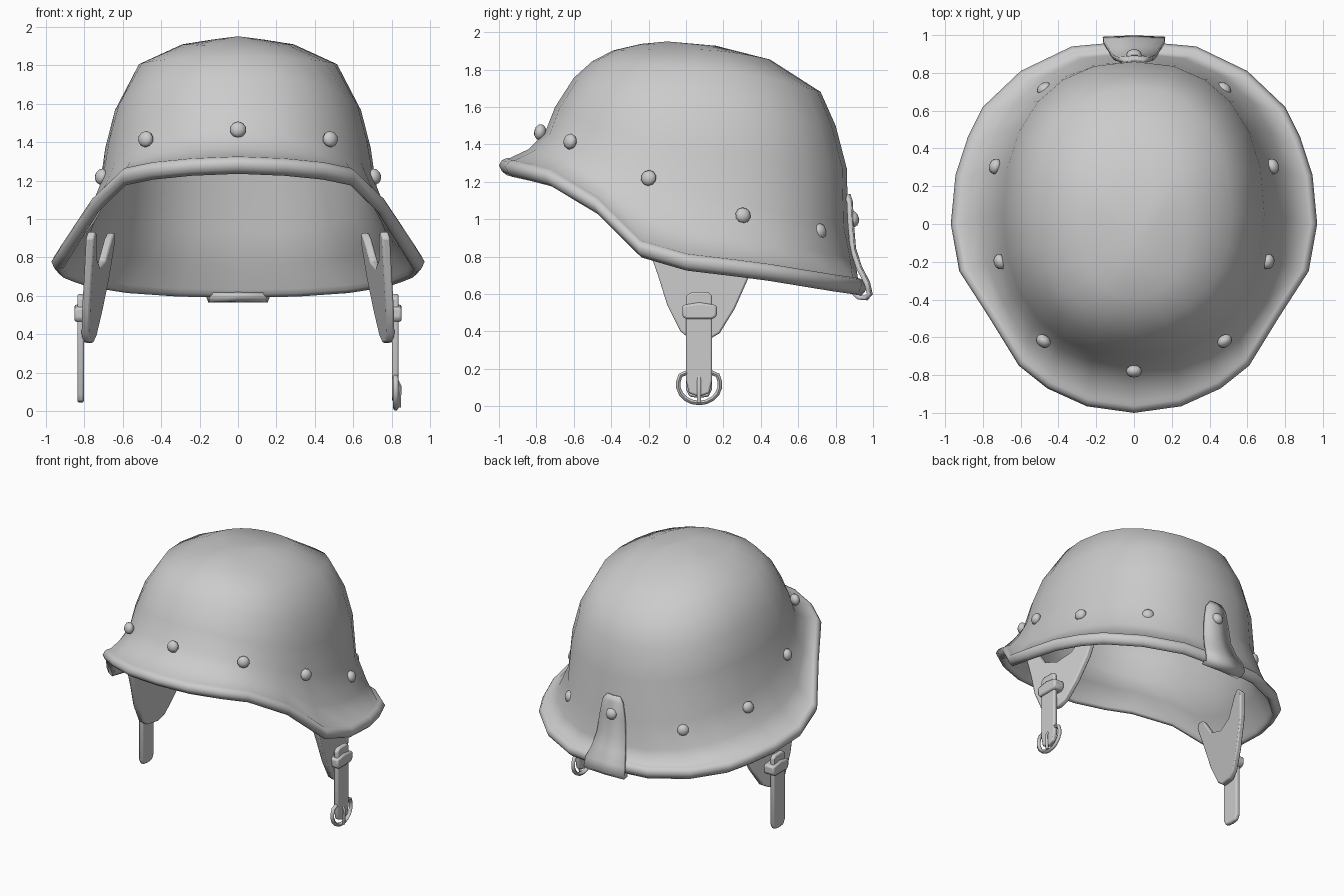
import bpy, bmesh
from math import sin, cos, radians
from mathutils import Vector

if "Cube" in bpy.data.objects:
    bpy.data.objects.remove(bpy.data.objects["Cube"])

N = 24      # columns around the helmet
CY = 0.05   # centre of the dome in y


def make(name, verts, faces, angle=40):
    me = bpy.data.meshes.new(name)
    me.from_pydata([tuple(v) for v in verts], [], faces)
    bm = bmesh.new()
    bm.from_mesh(me)
    bmesh.ops.recalc_face_normals(bm, faces=bm.faces)
    bm.to_mesh(me)
    bm.free()
    ob = bpy.data.objects.new(name, me)
    bpy.context.collection.objects.link(ob)
    smooth(ob, angle)
    return ob


def smooth(ob, angle):
    bpy.ops.object.select_all(action='DESELECT')
    ob.select_set(True)
    bpy.context.view_layer.objects.active = ob
    bpy.ops.object.shade_smooth_by_angle(angle=radians(angle))


def dome_ring(yf, zf, xs, zs, yb, zb, zpow):
    """Egg-shaped tilted ring through a front, a side and a back point."""
    pts = []
    for i in range(N):
        s, c = sin(radians(360 / N * i)), cos(radians(360 / N * i))
        ps, pc = abs(s) ** 0.88, abs(c) ** 0.88
        w = abs(c) ** zpow
        ye, ze = (yf, zf) if c > 0 else (yb, zb)
        pts.append(Vector((xs * ps * (1 if s > 0 else -1), CY + (ye - CY) * pc, zs + (ze - zs) * w)))
    return pts


# --- Shell: dome rings, flare, rolled brim, then the inside surface
dome = [dome_ring(-.24, 1.937, .14, 1.932, .16, 1.927, 1.5),
        dome_ring(-.39, 1.902, .29, 1.908, .45, 1.853, 1.5),
        dome_ring(-.50, 1.845, .515, 1.805, .72, 1.68, 1.5),
        dome_ring(-.60, 1.755, .64, 1.565, .80, 1.50, 1.5),
        dome_ring(-.70, 1.60, .69, 1.37, .86, 1.27, 1.3),
        dome_ring(-.755, 1.46, .725, 1.13, .867, .96, 1.0)]
# brim outline, front to back: x, y, lower edge z
half = [(0, -1, 1.245), (.25, -.965, 1.235), (.46, -.87, 1.215), (.61, -.75, 1.185), (.77, -.49, 1.035),
        (.925, -.25, .805), (.97, 0, .735), (.945, .26, .705), (.88, .46, .68), (.80, .62, .655),
        (.60, .81, .625), (.33, .94, .607), (0, .97, .60)]
brim = [Vector(p) for p in half] + [Vector((-x, y, z)) for x, y, z in half[-2:0:-1]]


def scaled(ring, k, dz):
    return [Vector((p.x * k, CY + (p.y - CY) * k, p.z + dz)) for p in ring]


flare = []
for r, b in zip(dome[-1], brim):
    flare.append(Vector((r.x + (b.x - r.x) * .36, r.y + (b.y - r.y) * .36,
                         r.z + (b.z + .07 - r.z) * .6)))
outer = dome + [flare]
bead = [(.945, .082), (.965, .08), (.985, .07), (1, .043), (.985, .01), (.96, -.01), (.938, .005), (.93, .03)]
rings = outer + [scaled(brim, k, dz) for k, dz in bead]
rings += [scaled(r, .955, -.03) for r in reversed(outer)]
verts = [p for r in rings for p in r]
faces = []
for k in range(len(rings) - 1):
    for i in range(N):
        j = (i + 1) % N
        faces.append((k * N + i, k * N + j, k * N + N + j, k * N + N + i))
top = len(verts)
verts += [Vector((0, -.1, 1.95)), Vector((0, -.1, 1.92))]
last = (len(rings) - 1) * N
for i in range(N):
    j = (i + 1) % N
    faces += [(top, i, j), (top + 1, last + j, last + i)]
make("helmet_shell", verts, faces, 80)


# --- Rivets around the band
def rivet(name, x, y, z):
    bpy.ops.mesh.primitive_uv_sphere_add(segments=10, ring_count=6, radius=.043, location=(x, y, z))
    ob = bpy.context.object
    ob.name = name
    ob.scale = (1, 1, .75)
    ob.rotation_euler = Vector((x, y - CY, .15)).to_track_quat('Z', 'Y').to_euler()
    smooth(ob, 60)


rivet("rivet_front", 0, -.78, 1.465)
rivet("rivet_back", 0, .893, 1.0)
for n, (x, y, z) in enumerate([(.48, -.62, 1.415), (.71, -.2, 1.22), (.735, .305, 1.02), (.475, .715, .935)]):
    for side, sx in (("right", 1), ("left", -1)):
        rivet(f"rivet_{side}_{n}", sx * x, y, z)

# --- Rear clip hooked under the brim: z, y, half width
clip = [(1.13, .868, .05), (1.09, .88, .08), (.98, .885, .10), (.84, .897, .115), (.74, .93, .135),
        (.66, .972, .16), (.60, .987, .165), (.578, .965, .155), (.582, .93, .15), (.61, .90, .13)]
cv, cf = [], []
for z, y, w in clip:
    cv += [(-w, y - .008, z), (0, y, z), (w, y - .008, z)]
for k in range(len(clip) - 1):
    for i in (0, 1):
        a = k * 3 + i
        cf.append((a, a + 1, a + 4, a + 3))
ob = make("rear_clip", cv, cf, 60)
mod = ob.modifiers.new("thickness", 'SOLIDIFY')
mod.thickness = .025
mod.offset = 0


# --- Side hangings: flat plates drawn in y,z and given thickness in x
def plate(name, outline, xf, t, sx, bevel=.01):
    n = len(outline)
    v = [(sx * (xf(y, z) + d), y, z) for d in (-t / 2, t / 2) for y, z in outline]
    f = [tuple(range(n)), tuple(range(n, 2 * n))]
    f += [(i, (i + 1) % n, n + (i + 1) % n, n + i) for i in range(n)]
    ob = make(name, v, f, 40)
    b = ob.modifiers.new("bevel", 'BEVEL')
    b.width = bevel
    b.segments = 2


def wire(name, pts, r, cyclic):
    cu = bpy.data.curves.new(name, 'CURVE')
    cu.dimensions = '3D'
    cu.bevel_depth = r
    cu.bevel_resolution = 1
    sp = cu.splines.new('POLY')
    sp.points.add(len(pts) - 1)
    for p, c in zip(sp.points, pts):
        p.co = (*c, 1)
    sp.use_cyclic_u = cyclic
    cu.use_fill_caps = True
    ob = bpy.data.objects.new(name, cu)
    bpy.context.collection.objects.link(ob)
    bpy.ops.object.select_all(action='DESELECT')
    ob.select_set(True)
    bpy.context.view_layer.objects.active = ob
    bpy.ops.object.convert(target='MESH')
    smooth(bpy.context.object, 60)


flap = [(-.22, .90), (-.19, .935), (-.14, .92), (-.05, .79), (.07, .745), (.19, .78), (.29, .90), (.34, .93),
        (.38, .89), (.34, .70), (.26, .52), (.18, .39), (.12, .355), (.02, .36), (-.03, .40), (-.1, .54), (-.15, .70)]
for side, sx in (("right", 1), ("left", -1)):
    plate(f"ear_flap_{side}", flap, lambda y, z: .78 - .12 * (z - .36) - .19 * (y - .07), .042, sx)
    tip = [(0, .14), (.015, .07), (.07, .05), (.125, .07), (.14, .14)] if sx > 0 else \
        [(0, .09), (.02, .05), (.07, .045), (.12, .05), (.14, .09)]
    plate(f"chin_strap_{side}", tip + [(.14, .59), (.12, .61), (.03, .61), (0, .59)],
          lambda y, z: .818, .034, sx)
    # keeper loop over the strap
    plate(f"strap_keeper_{side}", [(-.02, .48), (0, .465), (.14, .465), (.165, .48), (.165, .54), (.07, .555), (-.02, .54)],
          lambda y, z: .808, .085, sx, .015)

# --- Buckle on the right strap: D shape with a flat top bar
ring = [(.82, .07 + .112 * sin(radians(a)), .115 - .098 * cos(radians(a))) for a in range(-100, 101, 20)]
wire("buckle_ring", [(.82, .0, .178), (.82, -.03, .165)] + ring + [(.82, .17, .165), (.82, .14, .178)], .014, True)
wire("buckle_prong", [(.815, .07, .18), (.842, .07, .13), (.838, .07, .02)], .01, False)
